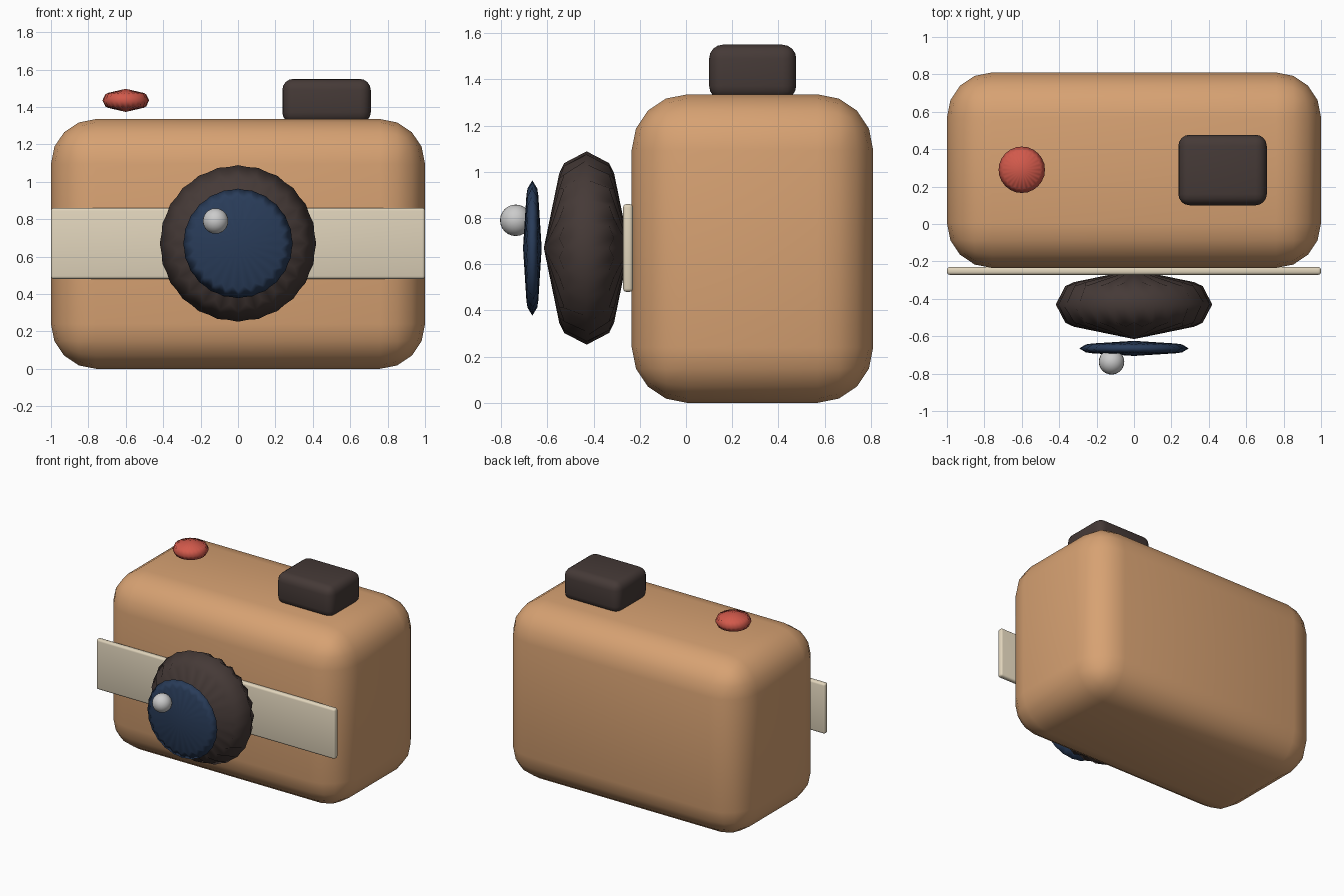
import bpy
import math

if "Cube" in bpy.data.objects:
    bpy.data.objects.remove(bpy.data.objects["Cube"])


def material(name, rgb):
    m = bpy.data.materials.new(name)
    m.diffuse_color = (*rgb, 1)
    m.use_nodes = True
    m.node_tree.nodes["Principled BSDF"].inputs["Base Color"].default_value = m.diffuse_color
    return m


TAN = material("tan", (0.68, 0.36, 0.17))
DARK = material("dark", (0.06, 0.042, 0.038))
CREAM = material("cream", (0.75, 0.66, 0.50))
BLUE = material("blue", (0.022, 0.045, 0.10))
RED = material("red", (0.64, 0.10, 0.07))


def finish(name, mat):
    ob = bpy.context.object
    ob.name = name
    if mat:
        ob.data.materials.append(mat)
    bpy.ops.object.shade_smooth()
    return ob


def rounded_box(name, lo, hi, radius, segments, mat):
    centre = [(a + b) / 2 for a, b in zip(lo, hi)]
    bpy.ops.mesh.primitive_cube_add(size=1, location=centre)
    bpy.context.object.scale = [b - a for a, b in zip(lo, hi)]
    bpy.ops.object.transform_apply(location=False, rotation=False, scale=True)
    ob = finish(name, mat)
    bev = ob.modifiers.new("round", 'BEVEL')
    bev.width, bev.segments = radius, segments


def soft_disc(name, centre, radius, depth, mat, facing_front=True):
    # capped cylinder softened by one subdivision level
    rot = (math.pi / 2, 0, 0) if facing_front else (0, 0, 0)
    bpy.ops.mesh.primitive_cylinder_add(vertices=24, radius=radius, depth=depth,
                                        location=centre, rotation=rot)
    ob = finish(name, mat)
    sub = ob.modifiers.new("soften", 'SUBSURF')
    sub.levels = sub.render_levels = 1


# Body, front band and viewfinder
rounded_box("body", (-1, -0.235, 0), (1, 0.81, 1.335), 0.24, 4, TAN)
rounded_box("front_band", (-1, -0.272, 0.48), (1, -0.23, 0.86), 0.015, 3, CREAM)
rounded_box("viewfinder", (0.237, 0.10, 1.312), (0.71, 0.477, 1.55), 0.06, 4, DARK)

# Lens and shutter button
soft_disc("lens_barrel", (0, -0.43, 0.67), 0.447, 0.39, DARK)
soft_disc("lens_glass", (0, -0.665, 0.67), 0.313, 0.085, BLUE)
soft_disc("shutter_button", (-0.6, 0.29, 1.435), 0.133, 0.13, RED, False)

# Highlight bead on the glass
bpy.ops.mesh.primitive_uv_sphere_add(segments=24, ring_count=12, radius=0.068,
                                     location=(-0.12, -0.737, 0.79))
finish("lens_highlight", None)
